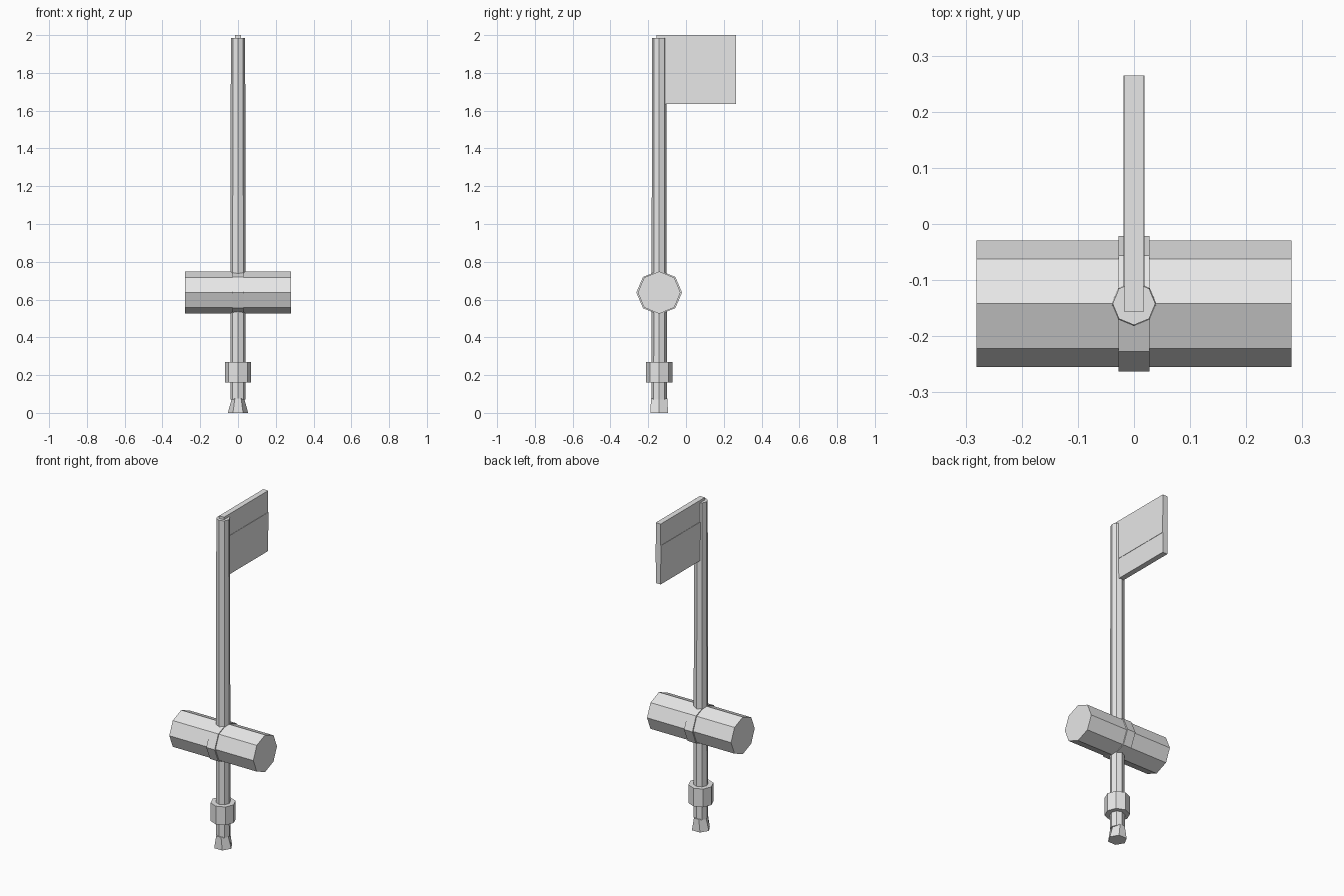
import bpy
import math
from mathutils import Matrix, Vector

old = bpy.data.objects.get("Cube")
if old:
    bpy.data.objects.remove(old, do_unlink=True)

AXIS_Y = -0.142

grey = bpy.data.materials.new("light grey")
grey.use_nodes = True
grey.diffuse_color = (0.8, 0.8, 0.8, 1)
grey.node_tree.nodes["Principled BSDF"].inputs["Base Color"].default_value = (0.8, 0.8, 0.8, 1)


def finish(name, verts, faces):
    mesh = bpy.data.meshes.new(name)
    mesh.from_pydata(verts, [], faces)
    mesh.materials.append(grey)
    obj = bpy.data.objects.new(name, mesh)
    bpy.context.collection.objects.link(obj)
    return obj


def prism(name, sides, sections, transform=Matrix.Identity(4)):
    """Loft flat-sided rings given as (height, x radius, y radius)."""
    verts = []
    for h, rx, ry in sections:
        for i in range(sides):
            a = math.tau * i / sides
            verts.append(transform @ Vector((rx * math.cos(a), ry * math.sin(a), h)))
    faces = [list(range(sides))[::-1]]
    for s in range(len(sections) - 1):
        for i in range(sides):
            a, b = s * sides + i, s * sides + (i + 1) % sides
            faces.append((a, b, b + sides, a + sides))
    faces.append([(len(sections) - 1) * sides + i for i in range(sides)])
    return finish(name, verts, faces)


def box(name, low, high):
    bpy.ops.mesh.primitive_cube_add(size=1)
    obj = bpy.context.object
    obj.name = name
    low, high = Vector(low), Vector(high)
    obj.data.transform(Matrix.Translation((low + high) / 2) @ Matrix.Diagonal((*(high - low), 1)))
    obj.data.materials.append(grey)
    return obj


upright = Matrix.Translation((0, AXIS_Y, 0))
sideways = Matrix.Translation((0, AXIS_Y, 0.637)) @ Matrix.Rotation(math.pi / 2, 4, 'Y')

# Shaft, collar and flared foot
prism("shaft", 8, [(0.07, 0.041, 0.041), (1.985, 0.038, 0.038)], upright)
prism("collar", 8, [(0.16, 0.07, 0.07), (0.27, 0.07, 0.07)], upright)
prism("foot", 6, [(0, 0.054, 0.054), (0.075, 0.033, 0.05)], upright)

# Cross barrel with its raised middle band
prism("barrel", 8, [(-0.281, 0.112, 0.113), (0.281, 0.112, 0.113)], sideways)
prism("barrel_band", 8, [(-0.028, 0.117, 0.121), (0.028, 0.117, 0.121)], sideways)

# Flat plate at the top with a slightly thicker middle strip
box("plate", (-0.0165, -0.157, 1.635), (0.0165, 0.265, 2.0))
box("plate_strip", (-0.0185, -0.157, 1.76), (0.0185, 0.265, 1.87))
